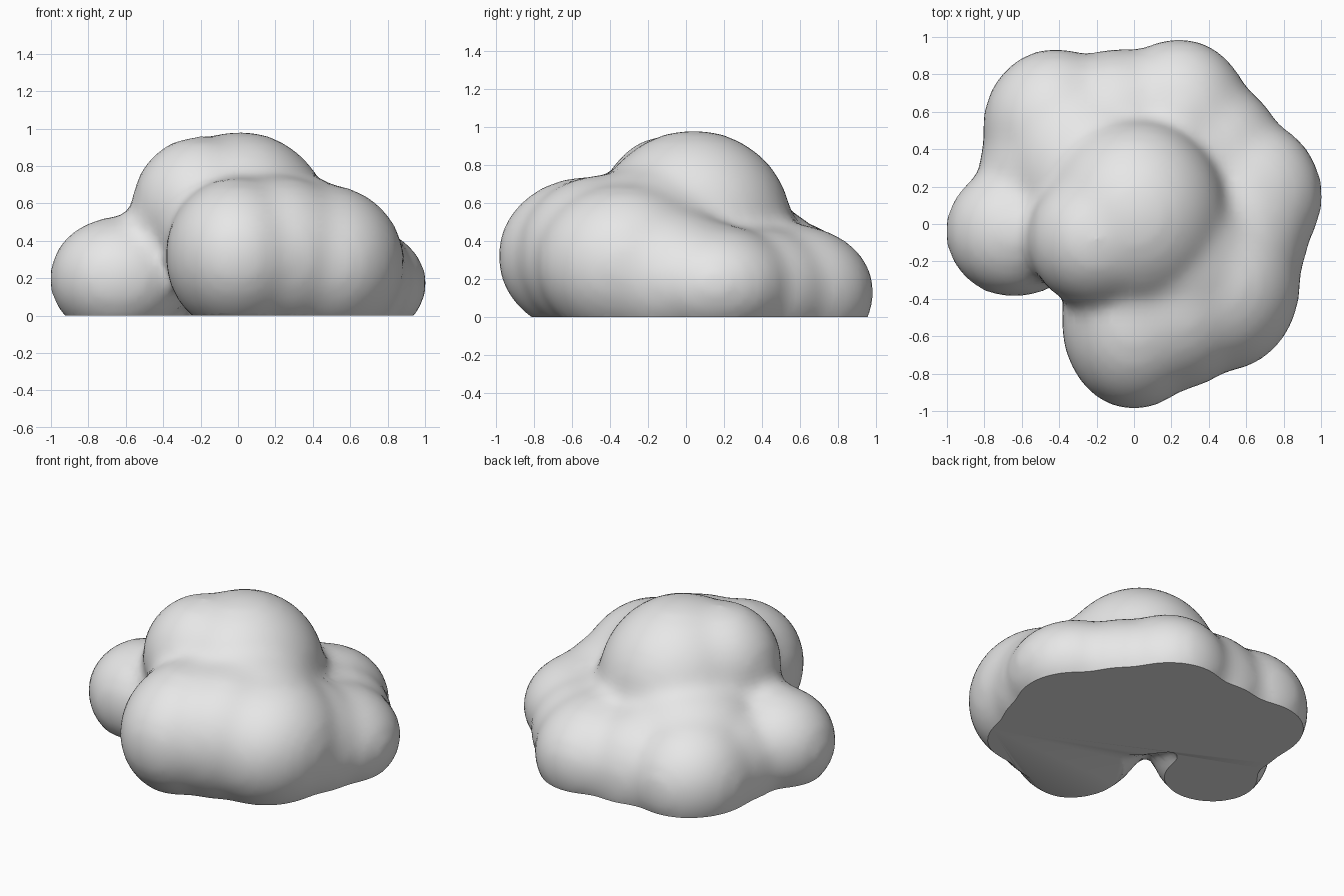
import bpy
import bmesh
from math import radians
from mathutils import Matrix

cube = bpy.data.objects.get("Cube")
if cube:
    bpy.data.objects.remove(cube, do_unlink=True)

# Single pale grey material
grey = bpy.data.materials.new("pale_grey")
grey.use_nodes = True
colour = (0.8, 0.8, 0.8, 1)
grey.diffuse_color = colour
grey.node_tree.nodes["Principled BSDF"].inputs["Base Color"].default_value = colour

# Rounded puffs: centre, radii
puffs = {
    "core": ((.15, .25, .15), (.45, .45, .4)),
    "dome": ((.01, .04, .48), (.48, .51, .495)),
    "shoulder": ((-.2, -.08, .58), (.36, .36, .37)),
    "front_ramp": ((.2, -.2, .44), (.44, .44, .34)),
    "back_ramp": ((-.25, .3, .33), (.41, .41, .28)),
    "right_side": ((-.64, -.04, .2), (.36, .345, .32)),
    "right_bridge": ((-.5, .3, .14), (.32, .32, .34)),
    "front": ((0, -.52, .32), (.38, .465, .41)),
    "front_bridge": ((.22, -.43, .32), (.41, .45, .42)),
    "front_left": ((.47, -.32, .28), (.41, .46, .41)),
    "left_bridge": ((.52, -.08, .2), (.4, .4, .37)),
    "left_side": ((.6, .15, .17), (.4, .41, .31)),
    "back_left_bridge": ((.42, .4, .14), (.36, .36, .32)),
    "back_left": ((.24, .55, .13), (.38, .435, .35)),
    "back_middle": ((-.08, .55, .11), (.37, .38, .38)),
    "back_right": ((-.42, .52, .13), (.38, .41, .37)),
}
MARGIN = 0.012  # allowance for the softening

bm = bmesh.new()
for centre, radii in puffs.values():
    scale = [r + MARGIN for r in radii]
    place = Matrix.Translation(centre) @ Matrix.Diagonal((*scale, 1))
    bmesh.ops.create_icosphere(bm, subdivisions=4, radius=1, matrix=place)
mesh = bpy.data.meshes.new("puffy_cloud")
bm.to_mesh(mesh)
bm.free()
cloud = bpy.data.objects.new("puffy_cloud", mesh)
bpy.context.collection.objects.link(cloud)

# Fuse the puffs into one skin and soften the creases
fuse = cloud.modifiers.new("fuse", "REMESH")
fuse.mode = "VOXEL"
fuse.voxel_size = 0.04
soften = cloud.modifiers.new("soften", "SMOOTH")
soften.factor = 0.5
soften.iterations = 18
bpy.context.view_layer.objects.active = cloud
cloud.select_set(True)
for name in ("fuse", "soften"):
    bpy.ops.object.modifier_apply(modifier=name)

# Cut the underside flat and close it
bm = bmesh.new()
bm.from_mesh(mesh)
cut = bmesh.ops.bisect_plane(bm, geom=bm.verts[:] + bm.edges[:] + bm.faces[:],
                             plane_co=(0, 0, 0), plane_no=(0, 0, 1), clear_inner=True)
rim = [e for e in cut["geom_cut"] if isinstance(e, bmesh.types.BMEdge)]
bmesh.ops.contextual_create(bm, geom=rim)
bmesh.ops.recalc_face_normals(bm, faces=bm.faces[:])
bm.to_mesh(mesh)
bm.free()

mesh.materials.clear()
mesh.materials.append(grey)
bpy.ops.object.shade_smooth_by_angle(angle=radians(40))
